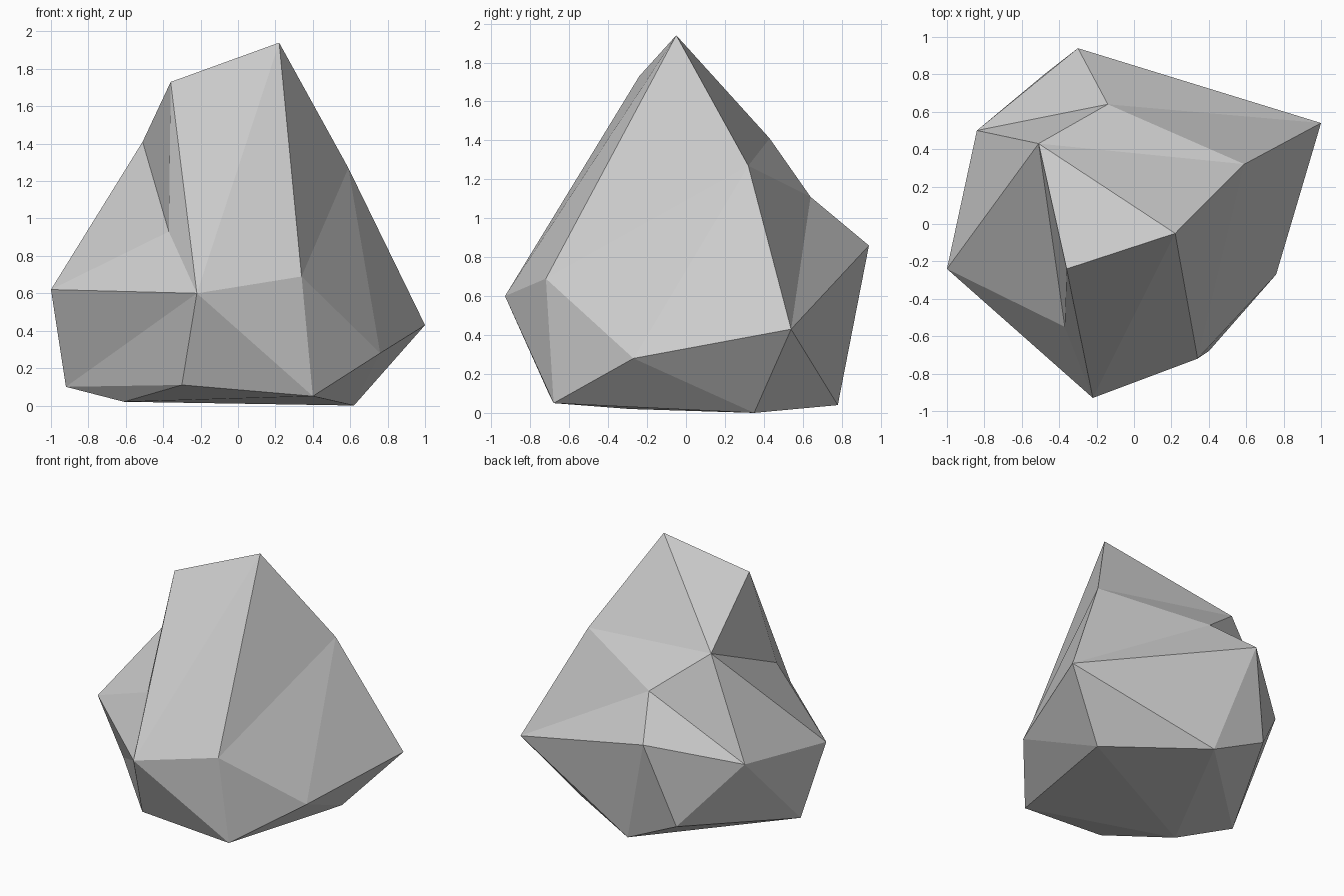
import bpy
import bmesh

default_cube = bpy.data.objects.get("Cube")
if default_cube:
    bpy.data.objects.remove(default_cube, do_unlink=True)

# Stone colour
stone = bpy.data.materials.new("pale_grey_stone")
stone.use_nodes = True
stone_colour = (0.62, 0.62, 0.62, 1)
stone.diffuse_color = stone_colour
for node in stone.node_tree.nodes:
    if node.type == "BSDF_PRINCIPLED":
        node.inputs["Base Color"].default_value = stone_colour

# Corners of the boulder, from the peak down to the underside
corners = {
    "peak": (.22, -.05, 1.94),
    "shoulder": (-.36, -.24, 1.73),
    "back_ridge": (-.51, .43, 1.41),
    "side_ridge": (.59, .32, 1.27),
    "back_step": (-.14, .64, 1.11),
    "notch": (-.37, -.55, .93),
    "back_tip": (-.3, .94, .86),
    "back_corner": (-.84, .5, .69),
    "front_left": (.34, -.72, .69),
    "right_tip": (-1, -.24, .62),
    "front_tip": (-.22, -.93, .6),
    "left_tip": (1, .54, .43),
    "left_side": (.76, -.27, .28),
    "back_low": (-.48, .8, .24),
    "front_foot": (-.3, -.71, .11),
    "right_foot": (-.92, -.05, .1),
    "left_foot": (.4, -.68, .05),
    "back_foot": (-.06, .78, .04),
    "belly": (-.61, -.29, .02),
    "left_heel": (.62, .35, 0),
}

bm = bmesh.new()
points = {name: bm.verts.new(place) for name, place in corners.items()}


def facet_fan(hub, ring, closed=True):
    """Cut flat triangular facets between a hub corner and its neighbours."""
    names = ring.split()
    if closed:
        names.append(names[0])
    for first, second in zip(names, names[1:]):
        bm.faces.new((points[hub], points[first], points[second]))


# Front face with its deep notch
facet_fan("front_tip", "shoulder notch right_tip right_foot front_foot "
                       "left_foot front_left peak")
# Upper back
facet_fan("back_ridge", "peak side_ridge back_step back_corner right_tip "
                        "notch shoulder")
# Left flank
facet_fan("left_side", "front_left left_foot left_heel left_tip side_ridge")
facet_fan("peak", "front_left side_ridge", closed=False)
facet_fan("left_tip", "back_step side_ridge", closed=False)
facet_fan("left_tip", "left_heel back_foot", closed=False)
# Bulging back
facet_fan("back_tip", "back_step back_corner back_low back_foot left_tip")
# Right flank
facet_fan("right_foot", "back_foot back_low back_corner right_tip", closed=False)
# Underside
facet_fan("belly", "right_foot back_foot left_heel left_foot front_foot")

bmesh.ops.recalc_face_normals(bm, faces=bm.faces[:])

mesh = bpy.data.meshes.new("boulder")
bm.to_mesh(mesh)
bm.free()
mesh.materials.append(stone)
boulder = bpy.data.objects.new("boulder", mesh)
bpy.context.collection.objects.link(boulder)
